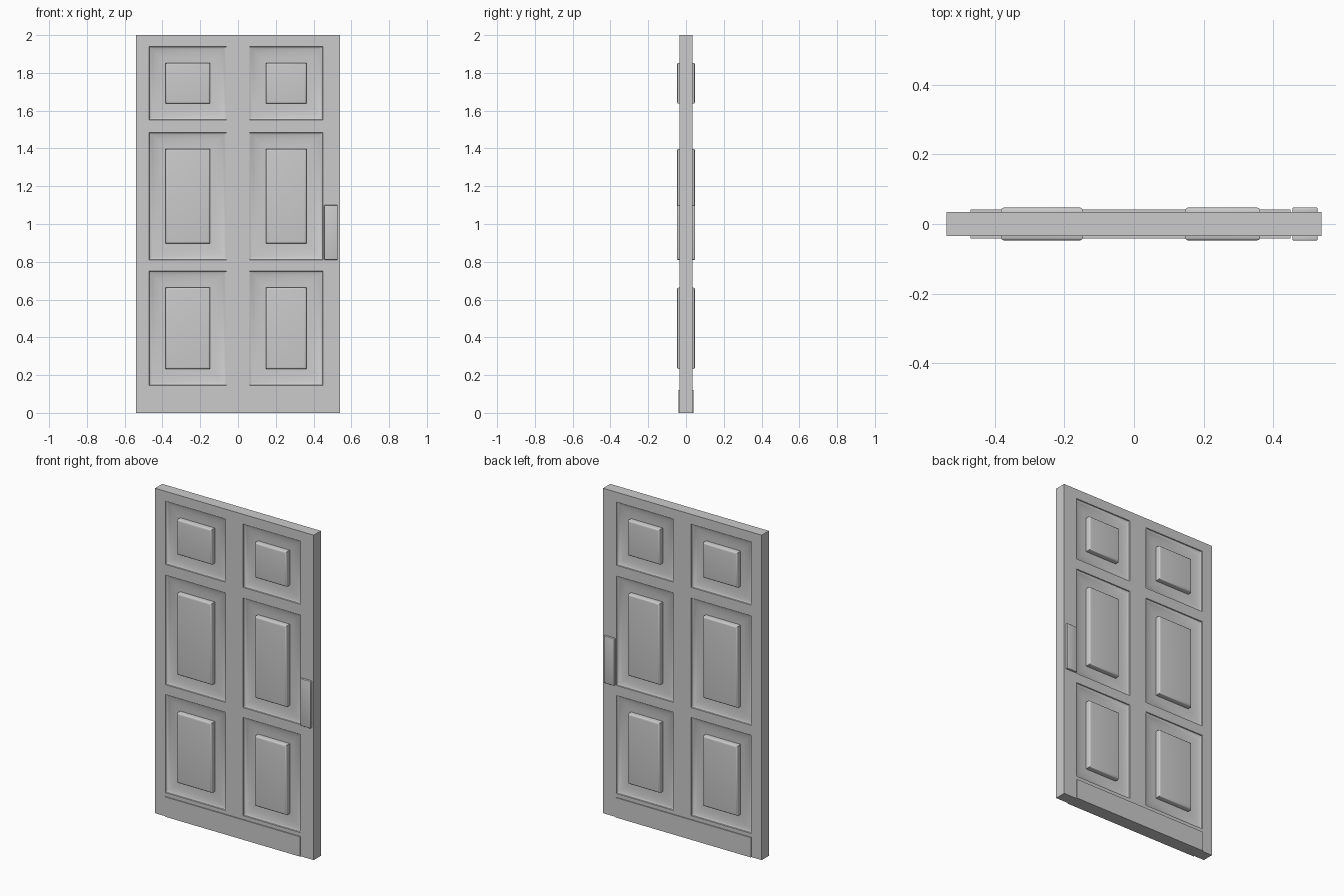
import bpy, bmesh

if "Cube" in bpy.data.objects:
    bpy.data.objects.remove(bpy.data.objects["Cube"])

HALF = 0.035                                   # half thickness of the slab
XS = [-0.54, -0.47, -0.06, 0.06, 0.45, 0.54]   # stile edges
ZS = [0, 0.145, 0.75, 0.81, 1.485, 1.55, 1.94, 2.0]  # rail edges
# panel section: (inset from opening, distance from door mid-plane)
SECTION = [(0, HALF), (0.002, 0.030), (0.015, 0.024), (0.035, 0.019), (0.06, 0.016),
           (0.087, 0.015), (0.087, 0.040), (0.089, 0.044), (0.093, 0.0465), (0.099, 0.0475)]


def finish(bm, name):
    bmesh.ops.remove_doubles(bm, verts=bm.verts, dist=1e-5)
    bmesh.ops.recalc_face_normals(bm, faces=bm.faces)
    me = bpy.data.meshes.new(name)
    bm.to_mesh(me)
    bm.free()
    ob = bpy.data.objects.new(name, me)
    bpy.context.collection.objects.link(ob)
    bpy.ops.object.select_all(action='DESELECT')
    ob.select_set(True)
    bpy.context.view_layer.objects.active = ob
    bpy.ops.object.shade_smooth_by_angle(angle=0.6)
    return ob


def rect(bm, x0, x1, z0, z1, y):
    return [bm.verts.new((x, y, z)) for x, z in ((x0, z0), (x1, z0), (x1, z1), (x0, z1))]


def panel(bm, x0, x1, z0, z1, side):
    rings = [rect(bm, x0 + d, x1 - d, z0 + d, z1 - d, side * y) for d, y in SECTION]
    for a, b in zip(rings, rings[1:]):
        for i in range(4):
            j = (i + 1) % 4
            bm.faces.new((a[i], a[j], b[j], b[i]))
    bm.faces.new(rings[-1])


def box(name, x0, x1, y0, y1, z0, z1, bevel=0.0):
    bm = bmesh.new()
    bmesh.ops.create_cube(bm, size=1)
    for v in bm.verts:
        v.co = [(a + b) / 2 + c * (b - a)
                for c, a, b in zip(v.co, (x0, y0, z0), (x1, y1, z1))]
    if bevel:
        bmesh.ops.bevel(bm, geom=bm.edges[:], offset=bevel, segments=3,
                        profile=0.5, affect='EDGES')
    return finish(bm, name)


# door leaf: frame cells and raised panels on both faces
bm = bmesh.new()
for side in (-1, 1):
    for i in range(len(XS) - 1):
        for k in range(len(ZS) - 1):
            cell = (XS[i], XS[i + 1], ZS[k], ZS[k + 1])
            if i % 2 and k % 2:
                panel(bm, *cell, side)
            else:
                bm.faces.new(rect(bm, *cell, side * HALF))

# edges of the leaf
for x in (XS[0], XS[-1]):
    for a, b in zip(ZS, ZS[1:]):
        bm.faces.new([bm.verts.new((x, y, z)) for y, z in
                      ((-HALF, a), (HALF, a), (HALF, b), (-HALF, b))])
for z in (ZS[0], ZS[-1]):
    for a, b in zip(XS, XS[1:]):
        bm.faces.new([bm.verts.new((x, y, z)) for x, y in
                      ((a, -HALF), (b, -HALF), (b, HALF), (a, HALF))])
finish(bm, "door_leaf")

# kick plates and push plates on both faces
for side, label in ((-1, "front"), (1, "back")):
    y = sorted((side * 0.03, side * 0.041))
    box("kick_plate_" + label, -0.47, 0.45, *y, 0, 0.122)
    y = sorted((side * 0.03, side * 0.048))
    box("push_plate_" + label, 0.456, 0.528, *y, 0.81, 1.10, 0.004)
